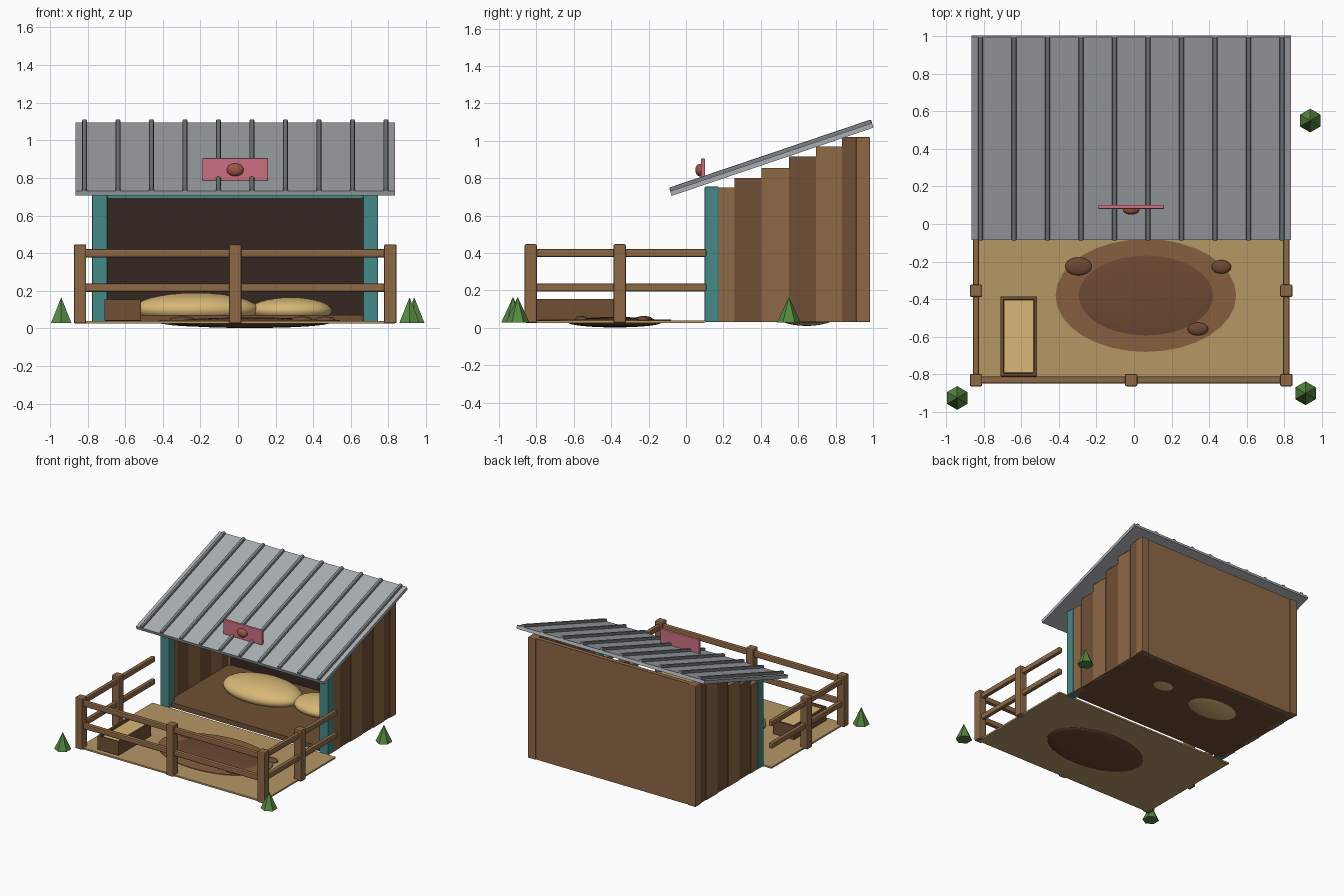
import bpy, bmesh, math
from mathutils import Vector

if "Cube" in bpy.data.objects:
    bpy.data.objects.remove(bpy.data.objects["Cube"])

CX = -0.015  # centre line of the shed and pen


def mat(name, rgb):
    m = bpy.data.materials.new(name)
    m.diffuse_color = (*rgb, 1)
    m.use_nodes = True
    m.node_tree.nodes["Principled BSDF"].inputs["Base Color"].default_value = m.diffuse_color
    return m


WOOD = mat("wood", (0.27, 0.14, 0.06))
WOOD_DARK = mat("dark_wood", (0.16, 0.08, 0.035))
INSIDE = mat("shadow_wood", (0.035, 0.02, 0.016))
TEAL = mat("teal_paint", (0.06, 0.25, 0.25))
METAL = mat("metal", (0.40, 0.43, 0.45))
RIB = mat("rib_metal", (0.20, 0.22, 0.23))
STRAW = mat("straw", (0.68, 0.48, 0.18))
SAND = mat("sand", (0.46, 0.31, 0.13))
MUD = mat("mud", (0.15, 0.065, 0.032))
MUD_EDGE = mat("mud_edge", (0.24, 0.115, 0.05))
PINK = mat("pink_paint", (0.60, 0.16, 0.22))
RED = mat("red_clay", (0.35, 0.09, 0.06))
GREEN = mat("green", (0.09, 0.25, 0.05))


def bevel(o, width, segments=2):
    b = o.modifiers.new("bevel", "BEVEL")
    b.width, b.segments = width, segments


def box(name, lo, hi, m, bev=0.0):
    lo, hi = Vector(lo), Vector(hi)
    bpy.ops.mesh.primitive_cube_add(size=1, location=(lo + hi) / 2)
    o = bpy.context.object
    o.name = name
    o.scale = hi - lo
    bpy.ops.object.transform_apply(location=False, rotation=False, scale=True)
    o.data.materials.append(m)
    if bev:
        bevel(o, bev)
    return o


def blob(name, loc, radii, m):
    bpy.ops.mesh.primitive_uv_sphere_add(segments=32, ring_count=16, radius=1, location=loc)
    o = bpy.context.object
    o.name = name
    o.scale = radii
    bpy.ops.object.transform_apply(location=False, rotation=False, scale=True)
    bpy.ops.object.shade_smooth()
    o.data.materials.append(m)
    return o


# Shed floor and dark back lining
box("shed_floor", (CX - 0.73, 0.13, 0.03), (CX + 0.73, 0.95, 0.07), WOOD_DARK)
box("back_wall", (CX - 0.755, 0.94, 0.03), (CX + 0.755, 0.975, 1.02), WOOD)
box("back_lining", (CX - 0.715, 0.925, 0.07), (CX + 0.715, 0.94, 1.01), INSIDE)

# Side planks stepping up to the back, plus posts
edges = [0.17, 0.26, 0.405, 0.55, 0.695, 0.835, 0.975]
tops = [0.75, 0.80, 0.855, 0.915, 0.97, 1.02]
for s, side in ((-1, "left"), (1, "right")):
    for i, top in enumerate(tops):
        out = 0.755 if i % 2 == 0 else 0.75
        xs = sorted((CX + s * 0.715, CX + s * out))
        box(f"{side}_plank", (xs[0], edges[i], 0.03), (xs[1], edges[i + 1], top),
            WOOD_DARK if i % 2 else WOOD)
    xs = sorted((CX + s * 0.68, CX + s * 0.76))
    box(f"{side}_front_post", (xs[0], 0.10, 0.03), (xs[1], 0.175, 0.755), TEAL, 0.006)
    xs = sorted((CX + s * 0.69, CX + s * 0.76))
    box(f"{side}_back_post", (xs[0], 0.91, 0.03), (xs[1], 0.985, 1.02), WOOD, 0.006)
box("front_header", (CX - 0.70, 0.11, 0.69), (CX + 0.70, 0.165, 0.755), TEAL)

# Sloped metal roof with ribs
ang = math.atan(0.338)
normal = Vector((0, -math.sin(ang), math.cos(ang)))
mid = Vector((CX, 0.455, 0.9125))


def roof_part(name, x, w, length, t, offset, m, bev=0.0):
    o = box(name, (-w / 2, -length / 2, -t / 2), (w / 2, length / 2, t / 2), m, bev)
    o.rotation_euler.x = ang
    o.location = mid + normal * offset + Vector((x, 0, 0))


roof_part("roof_sheet", 0, 1.70, 1.14, 0.026, -0.013, METAL)
for i in range(10):
    roof_part("roof_rib", (i - 4.5) * 0.178, 0.026, 1.14, 0.028, 0.006, RIB, 0.008)

# Sign plate and its round ornament
box("sign_board", (CX - 0.175, 0.08, 0.785), (CX + 0.175, 0.102, 0.905), PINK, 0.005)
blob("sign_ornament", (CX, 0.075, 0.843), (0.045, 0.025, 0.034), RED)

# Straw beds
blob("large_straw_bed", (-0.225, 0.645, 0.10), (0.335, 0.20, 0.09), STRAW)
blob("small_straw_bed", (0.28, 0.675, 0.095), (0.22, 0.16, 0.07), STRAW)

# Pen ground, mud wallow and clods
box("pen_ground", (CX - 0.83, -0.845, 0.027), (CX + 0.83, 0.10, 0.04), SAND)
bpy.ops.mesh.primitive_cylinder_add(vertices=32, radius=1, depth=1, location=(0.063, -0.38, 0.039))
rim = bpy.context.object
rim.name = "mud_rim"
rim.scale = (0.48, 0.30, 0.012)
rim.data.materials.append(MUD_EDGE)
blob("mud_puddle", (0.063, -0.38, 0.03), (0.425, 0.252, 0.028), MUD)
for x, y, rx, ry in ((-0.295, -0.225, 0.07, 0.048), (0.465, -0.228, 0.052, 0.036),
                     (0.34, -0.558, 0.055, 0.034)):
    blob("mud_clod", (x, y, 0.045), (rx, ry, 0.018), MUD)

# Feed trough, hollowed from above
trough = box("trough", (-0.71, -0.81, 0.04), (-0.515, -0.385, 0.155), WOOD_DARK)
bm = bmesh.new()
bm.from_mesh(trough.data)
top = [f for f in bm.faces if f.normal.z > 0.9]
bmesh.ops.inset_region(bm, faces=top, thickness=0.024)
bmesh.ops.translate(bm, verts=bmesh.ops.extrude_discrete_faces(bm, faces=top)["faces"][0].verts,
                    vec=(0, 0, -0.06))
bm.to_mesh(trough.data)
bm.free()
bevel(trough, 0.005)
box("trough_feed", (-0.69, -0.79, 0.09), (-0.535, -0.405, 0.135), STRAW)

# Fence posts and rails
for x, y in ((-0.825, -0.83), (0, -0.83), (0.825, -0.83), (-0.825, -0.355), (0.825, -0.355)):
    box("fence_post", (CX + x - 0.033, y - 0.033, 0.027), (CX + x + 0.033, y + 0.033, 0.447), WOOD, 0.008)
for z in (0.40, 0.216):
    box("front_rail", (CX - 0.825, -0.848, z - 0.022), (CX + 0.825, -0.812, z + 0.022), WOOD, 0.009)
    for s, side in ((-1, "left"), (1, "right")):
        x = CX + s * 0.825
        box(f"{side}_rail", (x - 0.017, -0.83, z - 0.022), (x + 0.017, 0.11, z + 0.022), WOOD, 0.009)

# Six-sided grass tufts
for x, y in ((-0.94, -0.925), (0.912, -0.9), (0.937, 0.55)):
    bpy.ops.mesh.primitive_cone_add(vertices=6, radius1=0.063, radius2=0, depth=0.137,
                                    location=(x, y, 0.0965))
    bpy.context.object.name = "grass_tuft"
    bpy.context.object.data.materials.append(GREEN)
